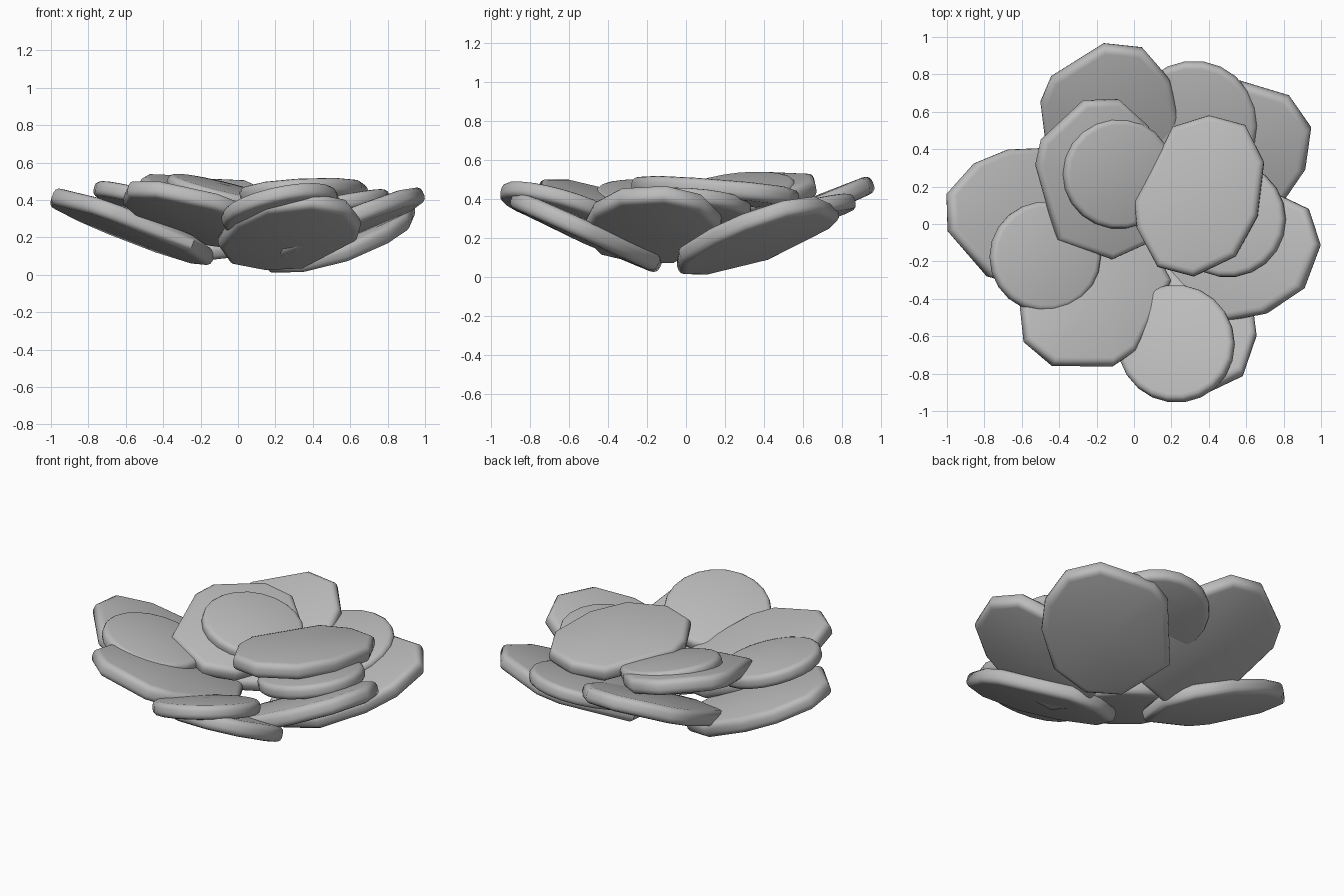
import bpy, bmesh, math
from mathutils import Matrix, Vector

cube = bpy.data.objects.get("Cube")
if cube:
    bpy.data.objects.remove(cube, do_unlink=True)

grey = bpy.data.materials.new("soft_grey")
grey.use_nodes = True
colour = (0.5, 0.5, 0.5, 1)
grey.diffuse_color = colour
grey.node_tree.nodes["Principled BSDF"].inputs["Base Color"].default_value = colour

# unit outlines: first value points to the outer tip, second to the left
PETAL = [(0.3, 1), (0.6, 0.85), (1, 0.1), (0.95, -0.45), (0.57, -0.84),
         (0.15, -0.97), (-0.45, -0.9), (-0.88, -0.5), (-1, 0.05), (-0.65, 0.86)]
BROAD = [(0.07, 1), (0.4, 0.97), (0.88, 0.65), (1, 0.09), (0.75, -0.56),
         (0.25, -0.9), (-0.42, -1), (-0.88, -0.71), (-1, -0.15), (-0.86, 0.41)]
MIRRORED = [(a, -b) for a, b in BROAD]
ROUND = [(math.cos(i * math.tau / 22), math.sin(i * math.tau / 22)) for i in range(22)]


def slab(name, outline, centre, slope, heading, length, width, thick):
    """Rounded slab lying on a plane that climbs along the slope vector."""
    turn = math.radians(heading)
    axes = []
    for angle in (turn, turn + math.pi / 2):
        x, y = math.cos(angle), math.sin(angle)
        axes.append(Vector((x, y, x * slope[0] + y * slope[1])))
    u, v = axes
    normal = u.cross(v).normalized()

    bm = bmesh.new()
    base = bm.faces.new([bm.verts.new((a * length / 2, b * width / 2, -thick / 2))
                         for a, b in outline])
    ext = bmesh.ops.extrude_face_region(bm, geom=[base])
    for item in ext["geom"]:
        if isinstance(item, bmesh.types.BMVert):
            item.co.z = thick / 2
    bm.normal_update()
    bmesh.ops.recalc_face_normals(bm, faces=bm.faces)
    # round both rims
    rims = [e for e in bm.edges if abs(e.verts[0].co.z - e.verts[1].co.z) < 1e-5]
    bmesh.ops.bevel(bm, geom=rims, offset=thick * 0.36, segments=3,
                    profile=0.5, affect="EDGES")
    # gentle crown on both faces
    caps = [f for f in bm.faces if len(f.verts) == len(outline)]
    bmesh.ops.poke(bm, faces=caps, offset=0.012)
    frame = Matrix((u, v, normal)).transposed().to_4x4()
    frame.translation = centre
    bm.transform(frame)
    bmesh.ops.recalc_face_normals(bm, faces=bm.faces)

    mesh = bpy.data.meshes.new(name)
    bm.to_mesh(mesh)
    bm.free()
    mesh.materials.append(grey)
    obj = bpy.data.objects.new(name, mesh)
    bpy.context.collection.objects.link(obj)
    bpy.ops.object.select_all(action="DESELECT")
    obj.select_set(True)
    bpy.context.view_layer.objects.active = obj
    bpy.ops.object.shade_smooth_by_angle(angle=math.radians(50))


def petal(name, centre, slope, heading, length, width, outline=PETAL):
    slab(name, outline, centre, slope, heading, length, width, 0.095)


def disc(name, centre, slope, radius):
    slab(name, ROUND, centre, slope, 0, radius * 2, radius * 2, 0.085)


# outer ring of petals
petal("back_petal", (-0.125, 0.52, 0.297), (0, 0.42), 90, 0.88, 0.75)
petal("back_left_petal", (0.51, 0.36, 0.21), (0.23, 0.3), 41, 0.9, 0.76)
petal("left_petal", (0.58, -0.17, 0.268), (0.42, -0.1), 4, 0.83, 0.7, BROAD)
petal("front_left_petal", (0.28, -0.51, 0.23), (0.02, -0.45), -78, 0.8, 0.72, BROAD)
petal("front_right_petal", (-0.22, -0.37, 0.317), (-0.22, -0.26), 236, 0.88, 0.72)
petal("right_petal", (-0.565, 0.06, 0.255), (-0.38, -0.12), 188, 0.87, 0.72)

# upper petals
petal("upper_right_petal", (-0.17, 0.24, 0.4), (-0.2, 0.17), 99, 0.86, 0.68)
petal("upper_left_petal", (0.35, 0.15, 0.433), (0.07, -0.09), -90, 0.86, 0.69, MIRRORED)

# round leaves between the petals
disc("back_disc", (0.32, 0.53, 0.305), (0.08, 0.25), 0.34)
disc("right_disc", (-0.475, -0.175, 0.39), (-0.25, -0.08), 0.295)
disc("front_disc", (0.225, -0.64, 0.352), (0.2, -0.28), 0.312)
disc("left_disc", (0.5, 0.025, 0.358), (0.2, -0.06), 0.31)
disc("centre_disc", (-0.085, 0.27, 0.43), (-0.24, 0.1), 0.295)
